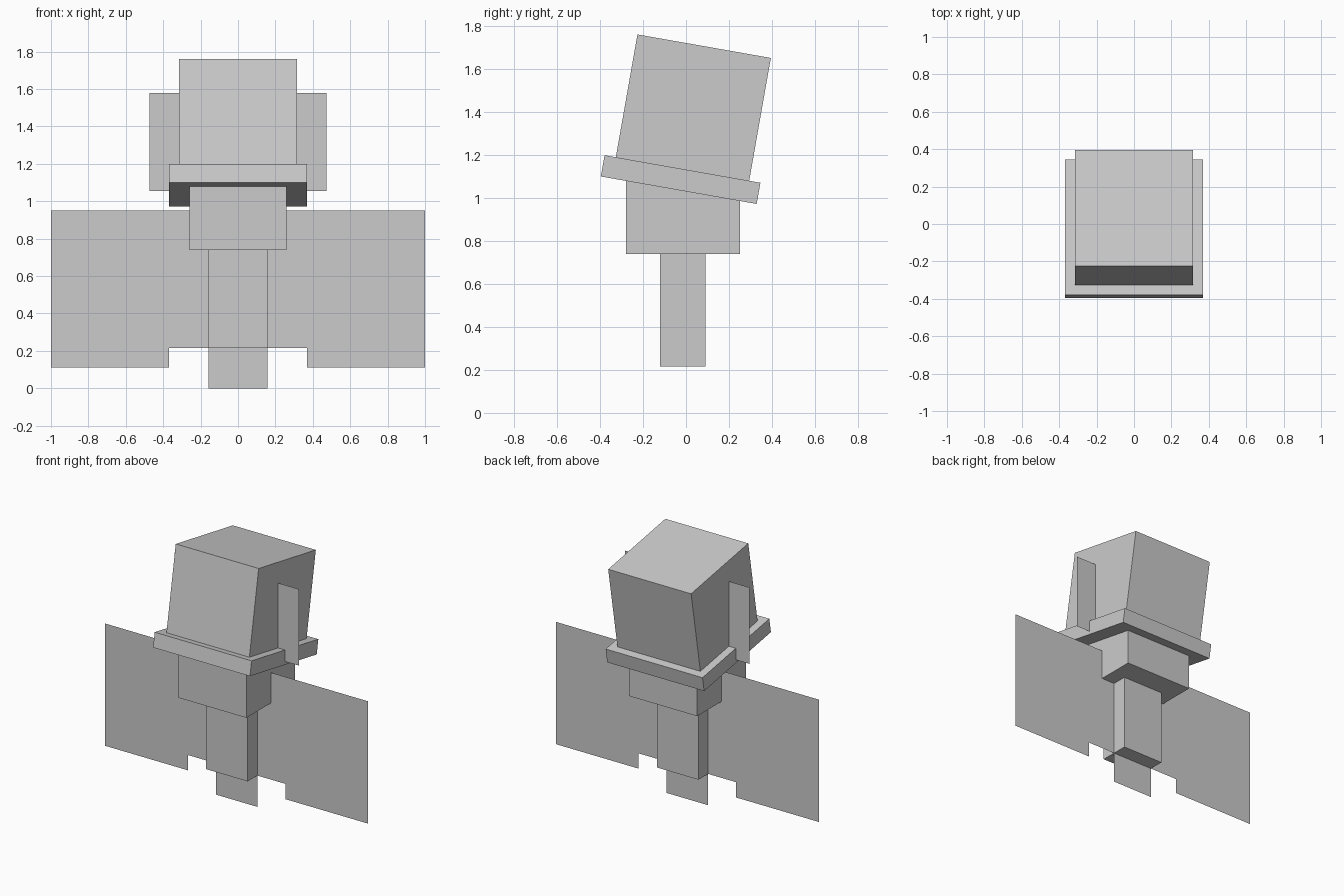
import bpy, math

cube = bpy.data.objects.get("Cube")
if cube:
    bpy.data.objects.remove(cube, do_unlink=True)

# One plain grey for everything
GREY = (0.6, 0.6, 0.6, 1.0)
grey = bpy.data.materials.new("plain grey")
grey.use_nodes = True
grey.diffuse_color = GREY
grey.node_tree.nodes["Principled BSDF"].inputs["Base Color"].default_value = GREY

MID_Y = -0.015             # plane shared by body, wings, ears and tail
TILT = math.radians(-10)   # the head leans back


def box(name, size, centre, tilt=0.0):
    bpy.ops.mesh.primitive_cube_add(size=1, location=centre)
    ob = bpy.context.object
    ob.name = name
    ob.scale = size
    bpy.ops.object.transform_apply(location=False, rotation=False, scale=True)
    ob.rotation_euler.x = tilt
    ob.data.materials.append(grey)
    return ob


def sheet(name, outline):
    """Flat upright panel from an (x, z) outline."""
    mesh = bpy.data.meshes.new(name)
    mesh.from_pydata([(x, MID_Y, z) for x, z in outline], [],
                     [tuple(range(len(outline)))])
    mesh.materials.append(grey)
    ob = bpy.data.objects.new(name, mesh)
    bpy.context.collection.objects.link(ob)
    return ob


# Lower and upper body
box("lower_body", (0.315, 0.21, 0.525), (0, MID_Y, 0.4775))
box("upper_body", (0.52, 0.53, 0.34), (0, MID_Y, 0.91))

# Tilted collar with the head standing on it
collar = (0, -0.025, 1.085)
reach = 0.05 + 0.58 / 2
head = (0, collar[1] - math.sin(TILT) * reach, collar[2] + math.cos(TILT) * reach)
box("collar", (0.736, 0.736, 0.10), collar, TILT)
box("head", (0.63, 0.63, 0.58), head, TILT)

# Paper-thin wings and ears, one per side
for side, s in (("left", 1), ("right", -1)):
    wing = [(0, 0.215), (0.37, 0.215), (0.37, 0.11), (1, 0.11), (1, 0.95), (0, 0.95)]
    ear = [(0.31, 1.055), (0.473, 1.055), (0.473, 1.58), (0.31, 1.58)]
    sheet(side + "_wing", [(s * x, z) for x, z in wing][::s])
    sheet(side + "_ear", [(s * x, z) for x, z in ear][::s])

# Paper-thin feet panel below the body
sheet("feet", [(-0.1575, 0), (0.1575, 0), (0.1575, 0.215), (-0.1575, 0.215)])
